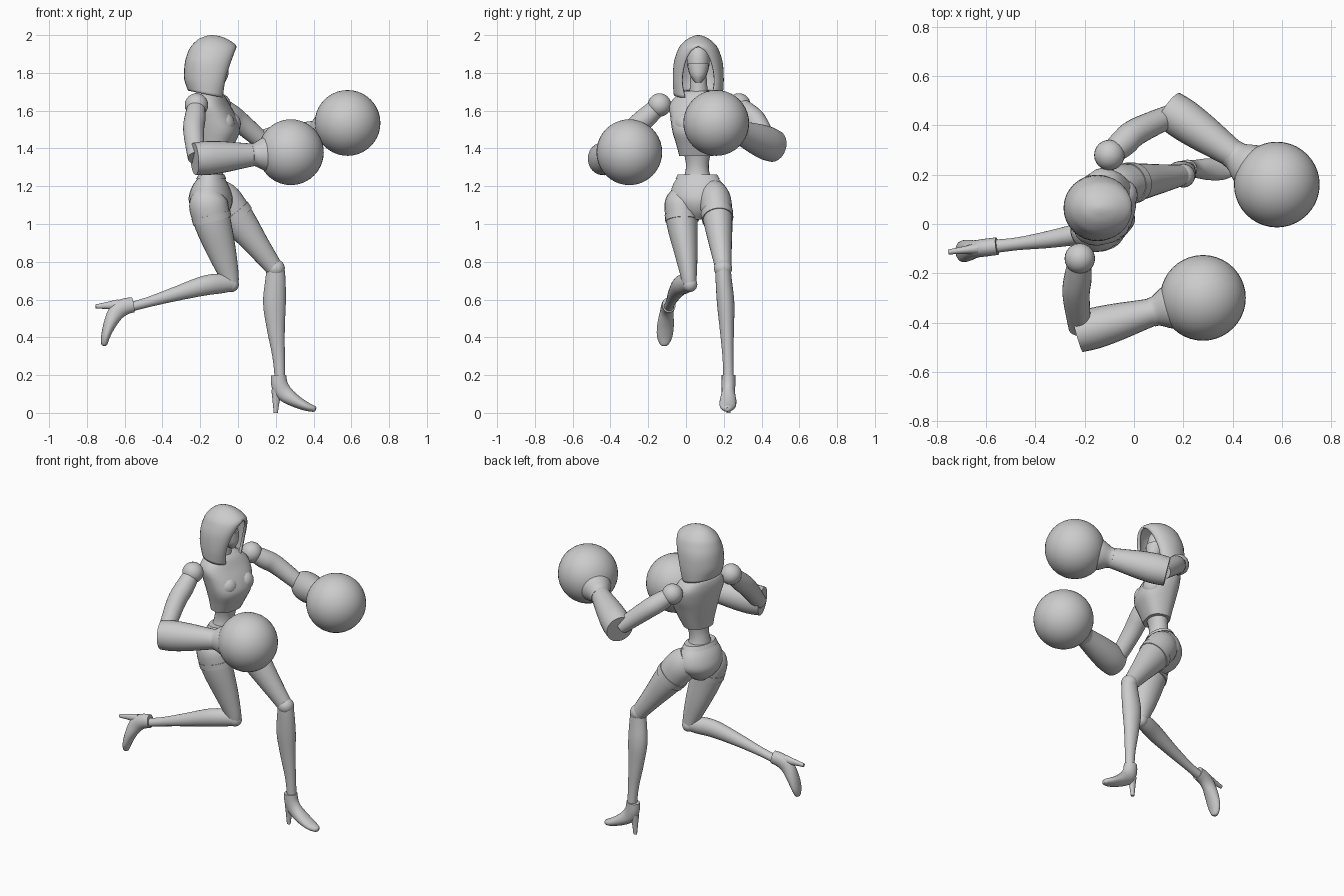
import bpy, bmesh
from math import sin, cos, pi
from mathutils import Vector as V

if "Cube" in bpy.data.objects:
    bpy.data.objects.remove(bpy.data.objects["Cube"])

GREY = (0.6, 0.6, 0.6, 1)
mat = bpy.data.materials.new("plain_grey")
mat.use_nodes = True
mat.diffuse_color = GREY
mat.node_tree.nodes["Principled BSDF"].inputs["Base Color"].default_value = GREY


def finish(name, bm, angle=0.7):
    bmesh.ops.remove_doubles(bm, verts=bm.verts, dist=0.0005)
    bmesh.ops.recalc_face_normals(bm, faces=bm.faces)
    me = bpy.data.meshes.new(name)
    bm.to_mesh(me)
    bm.free()
    me.materials.append(mat)
    ob = bpy.data.objects.new(name, me)
    bpy.context.collection.objects.link(ob)
    bpy.ops.object.select_all(action='DESELECT')
    ob.select_set(True)
    bpy.context.view_layer.objects.active = ob
    bpy.ops.object.shade_smooth_by_angle(angle=angle)
    return ob


def spline(rows, steps=4):
    """Smooth interpolation through rows of numbers."""
    out = []
    for i in range(len(rows) - 1):
        a, b, c, d = (rows[max(0, min(len(rows) - 1, i + k))] for k in (-1, 0, 1, 2))
        for s in range(steps):
            t = s / steps
            out.append([q + t / 2 * (r - p + t * (2*p - 5*q + 4*r - e + t * (3*(q - r) + e - p)))
                        for p, q, r, e in zip(a, b, c, d)])
    return out + [list(rows[-1])]


def loft(name, rows, side=(0, 1, 0), axis=None, n=24, square=1.0, steps=4):
    """Rows hold x, y, z, radius along side, radius across it."""
    rows = spline(rows, steps)
    bm = bmesh.new()
    rings = []
    for i, (x, y, z, ra, rb) in enumerate(rows):
        p, q = rows[max(i - 1, 0)], rows[min(i + 1, len(rows) - 1)]
        t = V(axis) if axis else (V(q[:3]) - V(p[:3])).normalized()
        s = V(side) - V(side).dot(t) * t
        s.normalize()
        f = s.cross(t)
        ring = []
        for k in range(n):
            c, d = cos(2 * pi * k / n), sin(2 * pi * k / n)
            c, d = (abs(v) ** square * (1 if v > 0 else -1) for v in (c, d))
            ring.append(bm.verts.new(V((x, y, z)) + s * c * ra + f * d * rb))
        rings.append(ring)
    for a, b in zip(rings, rings[1:]):
        for k in range(n):
            bm.faces.new((a[k], a[k - 1], b[k - 1], b[k]))
    bm.faces.new(rings[0])
    bm.faces.new(rings[-1])
    return finish(name, bm)


def ball(name, loc, r, scale=(1, 1, 1), seg=24):
    bm = bmesh.new()
    bmesh.ops.create_uvsphere(bm, u_segments=seg, v_segments=seg // 2, radius=r)
    for v in bm.verts:
        v.co = V(a * b for a, b in zip(v.co, scale)) + V(loc)
    return finish(name, bm)


UP = (0, 0, 1)
TURN = (0.27, 0.96, 0)      # line through the shoulders

# Torso
loft("chest", [(-.125, .055, 1.36, .09, .07), (-.115, .058, 1.42, .108, .09),
               (-.108, .06, 1.49, .13, .112), (-.122, .068, 1.56, .15, .108),
               (-.145, .07, 1.63, .158, .092), (-.155, .07, 1.68, .12, .075),
               (-.155, .07, 1.705, .07, .05)], TURN, UP, square=.8)
for sgn, tag in ((1, "left"), (-1, "right")):
    c = V((-.06, .06, 1.53)) + V(TURN) * .06 * sgn
    ball(tag + "_breast", c, .062, (.95, 1, 1))
loft("waist", [(-.14, .06, 1.22, .085, .07), (-.138, .06, 1.28, .063, .058),
               (-.13, .06, 1.34, .064, .056), (-.12, .058, 1.42, .085, .07)], TURN, UP)
loft("pelvis", [(-.14, .06, 1.255, .1, .06), (-.145, .065, 1.2, .14, .095),
                (-.145, .068, 1.13, .15, .115), (-.14, .068, 1.07, .1, .095),
                (-.13, .068, 1.025, .03, .05)], (.2, .98, 0), UP)
loft("hip_belt", [(-.14, .06, 1.262, .106, .066), (-.142, .062, 1.238, .12, .078)],
     (.2, .98, 0), UP)
loft("neck", [(-.15, .067, 1.66, .05, .05), (-.145, .066, 1.8, .042, .042)], TURN)

# Head and face mask
loft("head", [(-.1, .065, 1.755, .02, .025), (-.12, .065, 1.79, .045, .055),
              (-.135, .065, 1.85, .06, .075), (-.14, .065, 1.91, .055, .07),
              (-.14, .065, 1.95, .03, .04)], (0, 1, 0), UP)
loft("face_mask", [(-.09, .065, 1.748, .016, .02), (-.1, .065, 1.785, .042, .048),
                   (-.104, .065, 1.83, .054, .053), (-.104, .065, 1.85, .055, .052)],
     (0, 1, 0), UP)

# Hood: height, back, middle, front edge, half width, half opening
bm = bmesh.new()
rows = spline([(1.685, -.265, -.16, -.08, .13, .07), (1.76, -.285, -.15, -.068, .135, .085),
               (1.85, -.282, -.15, -.04, .13, .07), (1.91, -.265, -.14, -.018, .113, .04),
               (1.945, -.245, -.14, -.01, .095, 0), (1.978, -.21, -.14, -.055, .06, 0),
               (1.995, -.17, -.14, -.1, .025, 0), (2.0, -.145, -.14, -.135, .004, 0)])
N = 32
grid = []
for z, xb, xc, xf, w, o in rows:
    o = max(0, o)
    line = []
    for k in range(N + 1):
        t = 2 * k / N - 1
        a, sgn = abs(t) * pi, (1 if t > 0 else -1)
        if abs(t) <= .5:
            x, y = xc + (xb - xc) * cos(a), w * sin(a)
        else:
            x, y = xc - (xf - xc) * cos(a), o + (w - o) * sin(a)
        dip = (x - xc) * .2 * max(0, 1 - (z - 1.685) / .1)
        line.append(bm.verts.new((x, .065 + sgn * y, z - dip)))
    grid.append(line)
for a, b in zip(grid, grid[1:]):
    for k in range(N):
        bm.faces.new((a[k], a[k + 1], b[k + 1], b[k]))
bm.faces.new(grid[-1])
hood = finish("hood", bm)
mod = hood.modifiers.new("thickness", 'SOLIDIFY')
mod.thickness, mod.offset = .014, -1

# Arms with round gloves
arms = (("right", (-.22, -.14, 1.63), (-.235, -.29, 1.49), (-.22, -.42, 1.35), (.28, -.3, 1.38)),
        ("left", (-.1, .28, 1.63), (.01, .375, 1.54), (.15, .44, 1.42), (.58, .16, 1.535)))
for tag, sh, mid, elbow, glove in arms:
    ball(tag + "_shoulder", sh, .062)
    loft(tag + "_upper_arm", [(*sh, .045, .045), (*V(sh).lerp(V(mid), .5), .056, .056),
                              (*mid, .055, .055), (*elbow, .046, .046)], UP)
    e, g = V(elbow) + V((0, .02 if tag == "left" else -.02, -.005)), V(glove)
    loft(tag + "_forearm", [(*e.lerp(g, t), r, r * .93) for t, r in
                            ((-.02, .086), (.12, .09), (.3, .082), (.5, .067), (.6, .06))], UP)
    loft(tag + "_cuff", [(*e.lerp(g, t), r, r) for t, r in
                         ((.58, .06), (.62, .062), (.7, .085), (.78, .1))], UP)
    ball(tag + "_glove", g, .174, seg=40)

# Legs
legs = {
    "right_thigh": [(-.16, -.02, 1.17, .06, .07), (-.158, -.025, 1.11, .088, .102),
                    (-.132, -.02, 1.0, .082, .097), (-.085, 0, .85, .062, .076),
                    (-.045, .015, .72, .042, .05), (-.035, .02, .665, .036, .036)],
    "right_shin": [(-.02, .022, .685, .036, .04), (-.09, .0, .685, .044, .052),
                   (-.18, -.03, .673, .046, .052), (-.33, -.06, .63, .036, .038),
                   (-.47, -.08, .588, .026, .027), (-.56, -.09, .563, .027, .025)],
    "left_thigh": [(-.125, .14, 1.17, .07, .08), (-.075, .155, 1.12, .085, .098),
                   (.01, .17, 1.01, .076, .088), (.1, .183, .89, .06, .066),
                   (.175, .195, .79, .046, .05), (.2, .198, .755, .042, .045)],
    "left_shin": [(.2, .195, .78, .04, .045), (.198, .2, .7, .043, .054),
                  (.193, .21, .58, .046, .06), (.2, .216, .45, .038, .048),
                  (.215, .222, .3, .029, .033), (.222, .225, .19, .028, .028)]}
for name, rows in legs.items():
    loft(name, rows)
ball("right_knee", (-.035, .02, .68), .04)
ball("left_knee", (.2, .196, .765), .048)

# Bands around the upper thighs
for name in ("right_thigh", "left_thigh"):
    a, b = V(legs[name][1]), V(legs[name][2])
    loft(name + "_band", [(*p[:3], p[3] + .006, p[4] + .006)
                          for p in (a.lerp(b, .55), a.lerp(b, .85))])


# High heeled shoes: local offsets are forward and down from the ankle
def shoe(tag, ankle, fwd, down):
    def at(u, w, ra, rb):
        return (*(V(ankle) + V(fwd) * u + V(down) * w), ra, rb)
    side = V(down).cross(V(fwd))
    loft(tag + "_shoe", [at(-.005, 0, .036, .04), at(0, .05, .036, .044), at(.025, .095, .036, .044),
                         at(.08, .135, .044, .034), at(.14, .165, .042, .024),
                         at(.18, .178, .026, .017), at(.192, .182, .012, .01)], side)
    loft(tag + "_shoe_heel", [at(-.012, .08, .024, .032), at(-.018, .13, .016, .02),
                              at(-.02, .2, .01, .011)], side, n=12)


shoe("left", (.22, .225, .2), (1, -.03, 0), (0, 0, -1))
shoe("right", (-.555, -.09, .567), (.12, -.02, -.99), (-.98, -.12, -.12))
